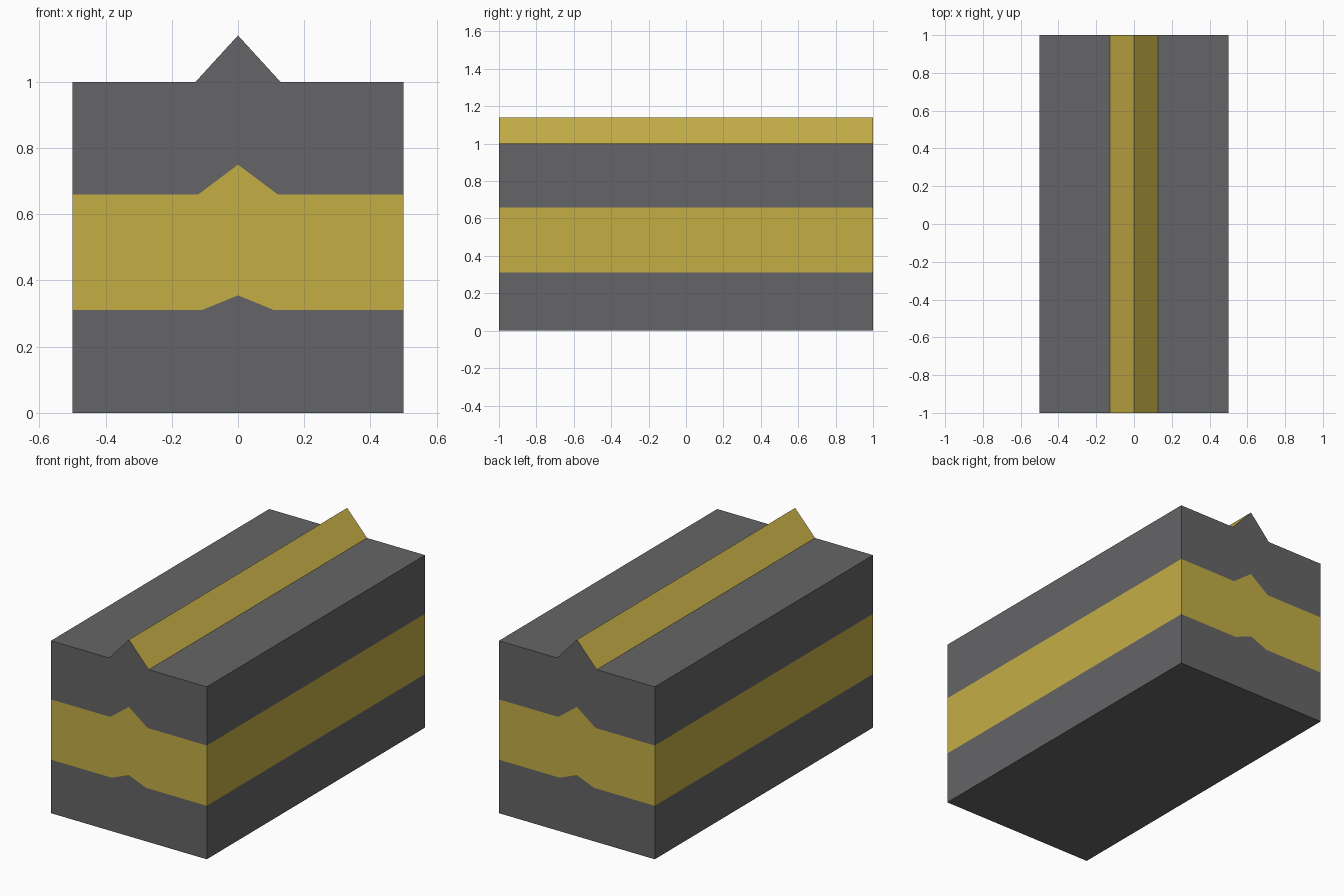
import bpy
import bmesh

if "Cube" in bpy.data.objects:
    bpy.data.objects.remove(bpy.data.objects["Cube"])


def material(name, rgb):
    mat = bpy.data.materials.new(name)
    mat.diffuse_color = (*rgb, 1)
    mat.use_nodes = True
    mat.node_tree.nodes["Principled BSDF"].inputs["Base Color"].default_value = mat.diffuse_color
    return mat


GREY = material("dark_grey", (0.13, 0.13, 0.135))
YELLOW = material("yellow", (0.55, 0.42, 0.06))

# Band boundaries: (flat height, peak height, half width of the peak)
LEVELS = [(0.0, 0.0, 0.10), (0.31, 0.355, 0.11), (0.66, 0.75, 0.12), (1.0, 1.14, 0.128)]
BAND_MATS = [0, 1, 0]

bm = bmesh.new()


def row(level, y):
    z, peak, w = level
    return [bm.verts.new((x, y, h)) for x, h in
            ((-0.5, z), (-w, z), (0, peak), (w, z), (0.5, z))]


front = [row(level, -1) for level in LEVELS]
back = [row(level, 1) for level in LEVELS]


def face(verts, mat):
    bm.faces.new(verts).material_index = mat


# Striped ends and sides
for i, mat in enumerate(BAND_MATS):
    for rows in (front, back):
        for j in range(4):
            face((rows[i][j], rows[i][j + 1], rows[i + 1][j + 1], rows[i + 1][j]), mat)
    for j in (0, 4):
        face((front[i][j], back[i][j], back[i + 1][j], front[i + 1][j]), mat)

# Underside, and top with the yellow ridge
for level, mats in ((0, (0, 0, 0, 0)), (3, (0, 1, 1, 0))):
    for j, mat in enumerate(mats):
        face((front[level][j], front[level][j + 1], back[level][j + 1], back[level][j]), mat)

bmesh.ops.recalc_face_normals(bm, faces=bm.faces[:])
mesh = bpy.data.meshes.new("ridged_block")
bm.to_mesh(mesh)
bm.free()
mesh.materials.append(GREY)
mesh.materials.append(YELLOW)
bpy.context.collection.objects.link(bpy.data.objects.new("ridged_block", mesh))
